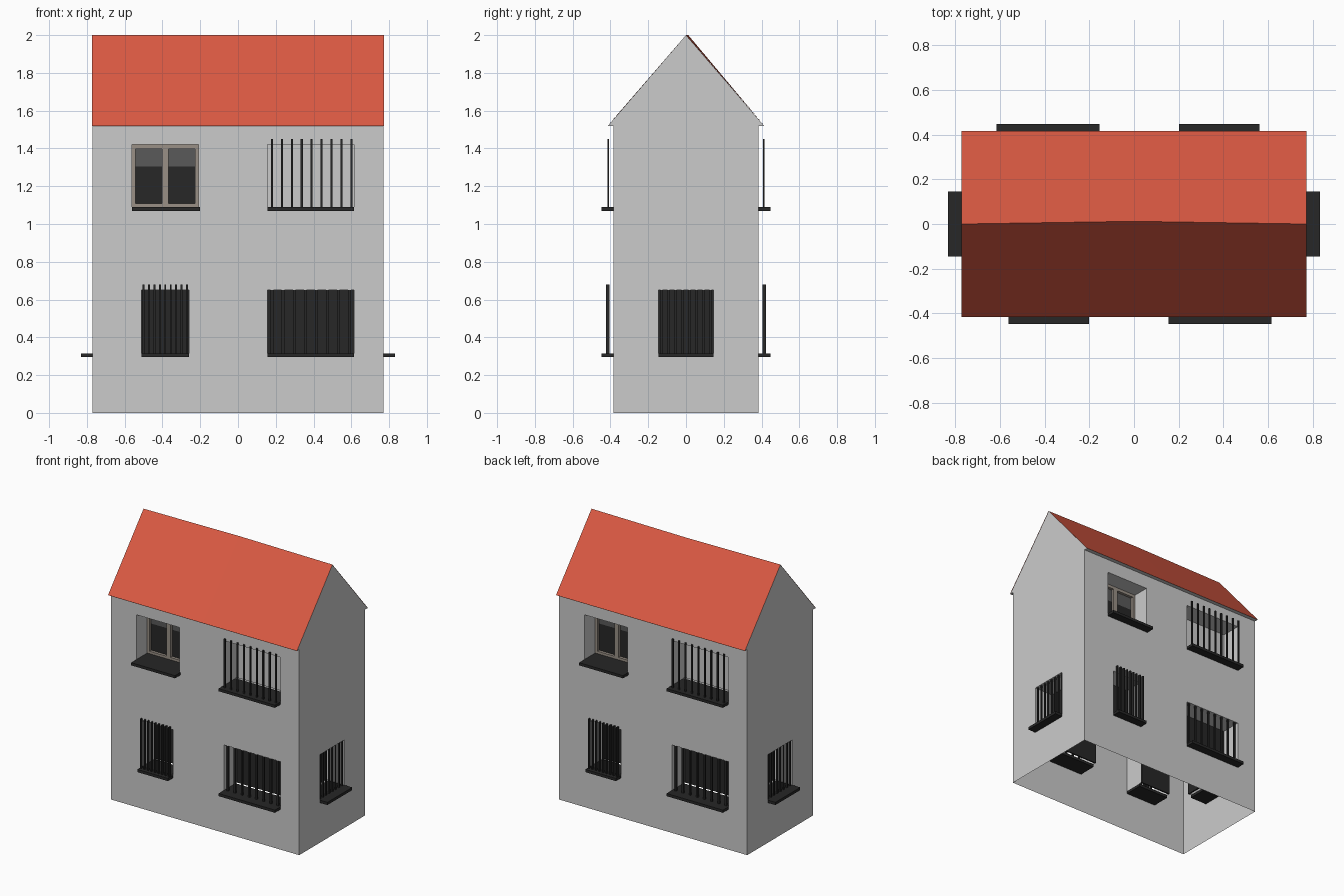
import bpy, bmesh
from math import pi
from mathutils import Matrix, Vector

if "Cube" in bpy.data.objects:
    bpy.data.objects.remove(bpy.data.objects["Cube"])

HX, HY, EAVE, TOP, DEEP = 0.77, 0.385, 1.52, 2.0, 0.15


def material(name, rgb):
    m = bpy.data.materials.new(name)
    m.diffuse_color = (*rgb, 1)
    m.use_nodes = True
    m.node_tree.nodes["Principled BSDF"].inputs["Base Color"].default_value = m.diffuse_color
    return m


RED = material("roof_red", (0.70, 0.10, 0.055))
DARK = material("dark_metal", (0.02, 0.02, 0.02))
TAUPE = material("frame_taupe", (0.32, 0.28, 0.24))
SMOKE = material("pane_grey", (0.10, 0.10, 0.10))


def finish(name, bm, mat=None):
    bmesh.ops.remove_doubles(bm, verts=bm.verts, dist=1e-5)
    me = bpy.data.meshes.new(name)
    bm.to_mesh(me)
    bm.free()
    ob = bpy.data.objects.new(name, me)
    bpy.context.collection.objects.link(ob)
    if mat:
        me.materials.append(mat)
    return ob


def poly(bm, pts, M=Matrix()):
    bm.faces.new([bm.verts.new(M @ Vector(p)) for p in pts])


def boxes(name, items, M, mat=None):
    """items: (x0, x1, y0, y1, z0, z1) boxes joined into one part"""
    bm = bmesh.new()
    for x0, x1, y0, y1, z0, z1 in items:
        T = Matrix.Translation(((x0 + x1) / 2, (y0 + y1) / 2, (z0 + z1) / 2))
        S = Matrix.Diagonal((x1 - x0, y1 - y0, z1 - z0, 1))
        bmesh.ops.create_cube(bm, size=1, matrix=M @ T @ S)
    return finish(name, bm, mat)


def wall(name, M, half, dist, holes):
    """Wall sheet facing local -y with openings and their reveals"""
    bm = bmesh.new()
    us = sorted({-half, half, *(h[0] for h in holes), *(h[1] for h in holes)})
    zs = sorted({0, EAVE, *(h[2] for h in holes), *(h[3] for h in holes)})
    y, yb = -dist, -dist + DEEP
    for a, b in zip(us, us[1:]):
        for c, d in zip(zs, zs[1:]):
            u, z = (a + b) / 2, (c + d) / 2
            if not any(h[0] < u < h[1] and h[2] < z < h[3] for h in holes):
                poly(bm, [(a, y, c), (b, y, c), (b, y, d), (a, y, d)], M)
    for a, b, c, d in holes:
        poly(bm, [(a, y, c), (a, y, d), (a, yb, d), (a, yb, c)], M)
        poly(bm, [(b, y, c), (b, yb, c), (b, yb, d), (b, y, d)], M)
        poly(bm, [(a, y, d), (b, y, d), (b, yb, d), (a, yb, d)], M)
    return finish(name, bm)


def sill(name, M, dist, a, b, z):
    boxes(name, [(a, b, -dist - 0.062, -dist + DEEP - 0.015, z - 0.02, z)], M, DARK)


def bars(name, M, a, b, n, y, z0, z1, w, t):
    step = (b - a) / (n - 1)
    boxes(name, [(a + i * step - w / 2, a + i * step + w / 2, y - t / 2, y + t / 2, z0, z1)
                 for i in range(n)], M, DARK)


def back_panel(name, M, dist, hole, mat=None):
    a, b, c, d = hole
    y = -dist + DEEP
    boxes(name, [(a, b, y, y + 0.01, c, d)], M, mat)


UL = (-0.56, -0.21, 1.09, 1.42)
UR = (0.155, 0.615, 1.09, 1.42)
LL = (-0.51, -0.26, 0.315, 0.65)
LR = (0.155, 0.615, 0.315, 0.65)
SIDE = (-0.145, 0.145, 0.315, 0.65)

# Long walls: the back is the front turned half way round
for side, ang in (("front", 0), ("back", pi)):
    M = Matrix.Rotation(ang, 4, 'Z')
    wall(side + "_wall", M, HX, HY, [UL, UR, LL, LR])
    for tag, h in (("upper_left", UL), ("upper_right", UR), ("lower_left", LL), ("lower_right", LR)):
        extra = 0.008 if h is UL else 0
        sill(f"{side}_{tag}_sill", M, HY, h[0], h[1] + extra, h[2])
    # Bars and panels behind them
    bars(side + "_upper_right_bars", M, 0.18, 0.60, 9, -0.412, 1.09, 1.45, 0.011, 0.009)
    bars(side + "_lower_left_bars", M, -0.50, -0.27, 9, -0.415, 0.315, 0.68, 0.010, 0.018)
    bars(side + "_lower_right_bars", M, 0.18, 0.59, 8, -0.375, 0.315, 0.65, 0.014, 0.012)
    back_panel(side + "_upper_right_panel", M, HY, UR)
    back_panel(side + "_lower_left_panel", M, HY, LL, DARK)
    back_panel(side + "_lower_right_panel", M, HY, LR, DARK)
    # Two-pane framed window
    a, b, c, d = UL
    m, y0, y1 = (a + b) / 2, -HY + DEEP - 0.025, -HY + DEEP + 0.01
    boxes(side + "_window_frame", [
        (a, a + 0.018, y0, y1, c, d), (b - 0.018, b, y0, y1, c, d),
        (m - 0.017, m + 0.017, y0, y1, c, d),
        (a, b, y0, y1, c, c + 0.018), (a, b, y0, y1, d - 0.022, d)], M, TAUPE)
    boxes(side + "_window_lower_panes", [(a + 0.01, b - 0.01, y1 - 0.015, y1 - 0.005, c, 1.305)], M, DARK)
    boxes(side + "_window_upper_panes", [(a + 0.01, b - 0.01, y1 - 0.015, y1 - 0.005, 1.305, d)], M, SMOKE)

# End walls with one barred window each and a gable
for side, ang in (("right", pi / 2), ("left", -pi / 2)):
    M = Matrix.Rotation(ang, 4, 'Z')
    wall(side + "_wall", M, HY, HX, [SIDE])
    sill(side + "_sill", M, HX, SIDE[0], SIDE[1], SIDE[2])
    bars(side + "_bars", M, -0.13, 0.13, 8, -HX + 0.012, 0.315, 0.65, 0.011, 0.011)
    back_panel(side + "_panel", M, HX, SIDE, DARK)
    bm = bmesh.new()
    poly(bm, [(-0.413, -HX, EAVE), (0.413, -HX, EAVE), (0, -HX, TOP)], M)
    finish(side + "_gable", bm)

# Roof slopes with a ridge that bows slightly at the middle
bm = bmesh.new()
ridge = [(-0.772, 0, TOP), (0, 0.012, TOP), (0.772, 0, TOP)]
for s in (-1, 1):
    for p, q in zip(ridge, ridge[1:]):
        pts = [(p[0], s * 0.415, EAVE), (q[0], s * 0.415, EAVE), q, p]
        poly(bm, pts if s < 0 else pts[::-1])
finish("roof", bm, RED)

# Eave undersides
bm = bmesh.new()
for s in (-1, 1):
    pts = [(-HX, s * HY, EAVE), (HX, s * HY, EAVE), (HX, s * 0.415, EAVE), (-HX, s * 0.415, EAVE)]
    poly(bm, pts if s > 0 else pts[::-1])
finish("eaves", bm)
